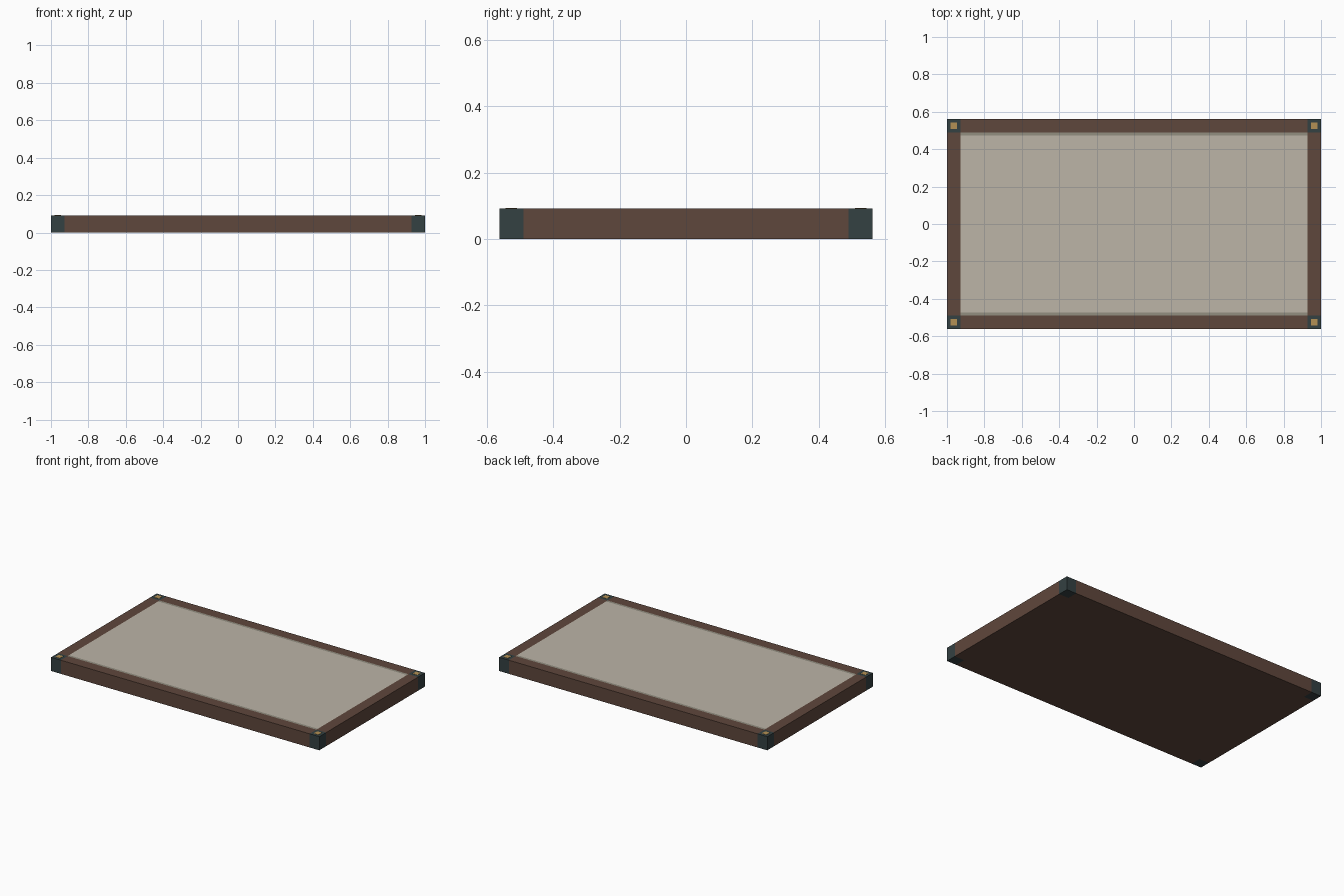
import bpy, bmesh

if "Cube" in bpy.data.objects:
    bpy.data.objects.remove(bpy.data.objects["Cube"])


def material(name, rgb):
    lin = [((c / 255 + 0.055) / 1.055) ** 2.4 for c in rgb]
    m = bpy.data.materials.new(name)
    m.diffuse_color = (*lin, 1)
    m.use_nodes = True
    m.node_tree.nodes["Principled BSDF"].inputs["Base Color"].default_value = m.diffuse_color
    return m


brown = material("brown wood", (95, 71, 60))
teal = material("dark teal metal", (52, 65, 66))
beige = material("beige cloth", (188, 181, 167))
grey = material("grey trim", (146, 142, 128))
gold = material("gold stud", (180, 145, 85))


def box(name, lo, hi, mat):
    me = bpy.data.meshes.new(name)
    bm = bmesh.new()
    bmesh.ops.create_cube(bm, size=1)
    for v in bm.verts:
        v.co = [lo[i] + (v.co[i] + 0.5) * (hi[i] - lo[i]) for i in range(3)]
    bm.to_mesh(me)
    bm.free()
    me.materials.append(mat)
    ob = bpy.data.objects.new(name, me)
    bpy.context.collection.objects.link(ob)
    return ob


X, Y, H, W = 1.0, 0.5625, 0.092, 0.0725   # half sizes, height, rail width
xi, yi = X - W, Y - W
S, P = 0.016, 0.01                        # trim width, panel thickness

# Base board under the panel
box("base_board", (-xi, -yi, 0), (xi, yi, H - P), brown)

# Inlaid panel
box("panel", (-xi, -yi + S, H - P), (xi, yi - S, H), beige)

for s, n in ((-1, "front"), (1, "back")):
    # Long rails and the trim strips beside them
    a, b = sorted((s * yi, s * Y))
    box(n + "_rail", (-xi, a, 0), (xi, b, H), brown)
    a, b = sorted((s * (yi - S), s * yi))
    box(n + "_trim", (-xi, a, H - P), (xi, b, H), grey)
    # Corner blocks with square studs
    for t, m in ((-1, "left"), (1, "right")):
        cx, cy, h, g = t * (X - W / 2), s * (Y - W / 2), W / 2, 0.0175
        box(f"{n}_{m}_corner", (cx - h, cy - h, 0), (cx + h, cy + h, H), teal)
        box(f"{n}_{m}_stud", (cx - g, cy - g, H - 0.004), (cx + g, cy + g, H + 0.0015), gold)

# Short rails
for t, m in ((-1, "left"), (1, "right")):
    a, b = sorted((t * xi, t * X))
    box(m + "_rail", (a, -yi, 0), (b, yi, H), brown)
